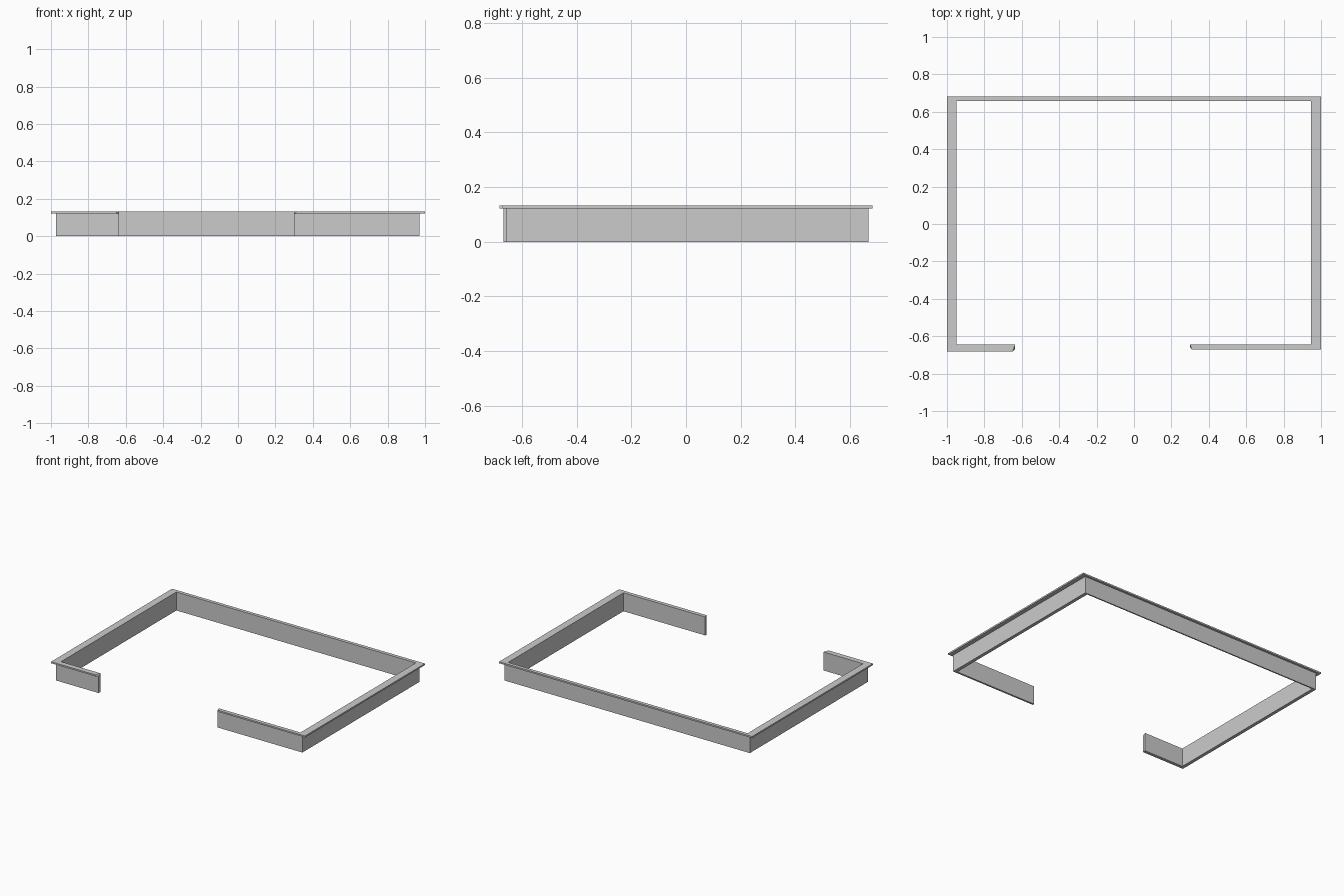
import bpy, bmesh

if "Cube" in bpy.data.objects:
    bpy.data.objects.remove(bpy.data.objects["Cube"])

WALL_TOP, TOP = 0.121, 0.132

# Plan stations along the open frame: inner face, outer wall face, ledge edge
stations = [
    ((-0.635, -0.645), (-0.635, -0.668), (-0.65, -0.683)),   # left front end
    ((-0.948, -0.645), (-0.972, -0.668), (-1.0, -0.683)),    # front left corner
    ((-0.948, 0.658), (-0.972, 0.667), (-1.0, 0.683)),       # back left corner
    ((0.946, 0.658), (0.97, 0.667), (1.0, 0.683)),           # back right corner
    ((0.946, -0.645), (0.97, -0.658), (1.0, -0.672)),        # front right corner
    ((0.30, -0.645), (0.30, -0.658), (0.31, -0.672)),        # right front end
]

bm = bmesh.new()


def section(inner, outer, ledge):
    """Wall cross-section with an overhanging ledge on top."""
    profile = [(inner, 0), (outer, 0), (outer, WALL_TOP),
               (ledge, WALL_TOP), (ledge, TOP), (inner, TOP)]
    return [bm.verts.new((p[0], p[1], z)) for p, z in profile]


rings = [section(*s) for s in stations]

# Sweep the section along the frame with mitred corners
for a, b in zip(rings, rings[1:]):
    for i in range(6):
        j = (i + 1) % 6
        bm.faces.new((a[i], a[j], b[j], b[i]))

# Close both open ends
for r in (rings[0], rings[-1]):
    bm.faces.new((r[0], r[1], r[2], r[5]))
    bm.faces.new((r[2], r[3], r[4], r[5]))

bmesh.ops.recalc_face_normals(bm, faces=bm.faces[:])
mesh = bpy.data.meshes.new("border_frame")
bm.to_mesh(mesh)
bm.free()
bpy.context.collection.objects.link(bpy.data.objects.new("border_frame", mesh))
